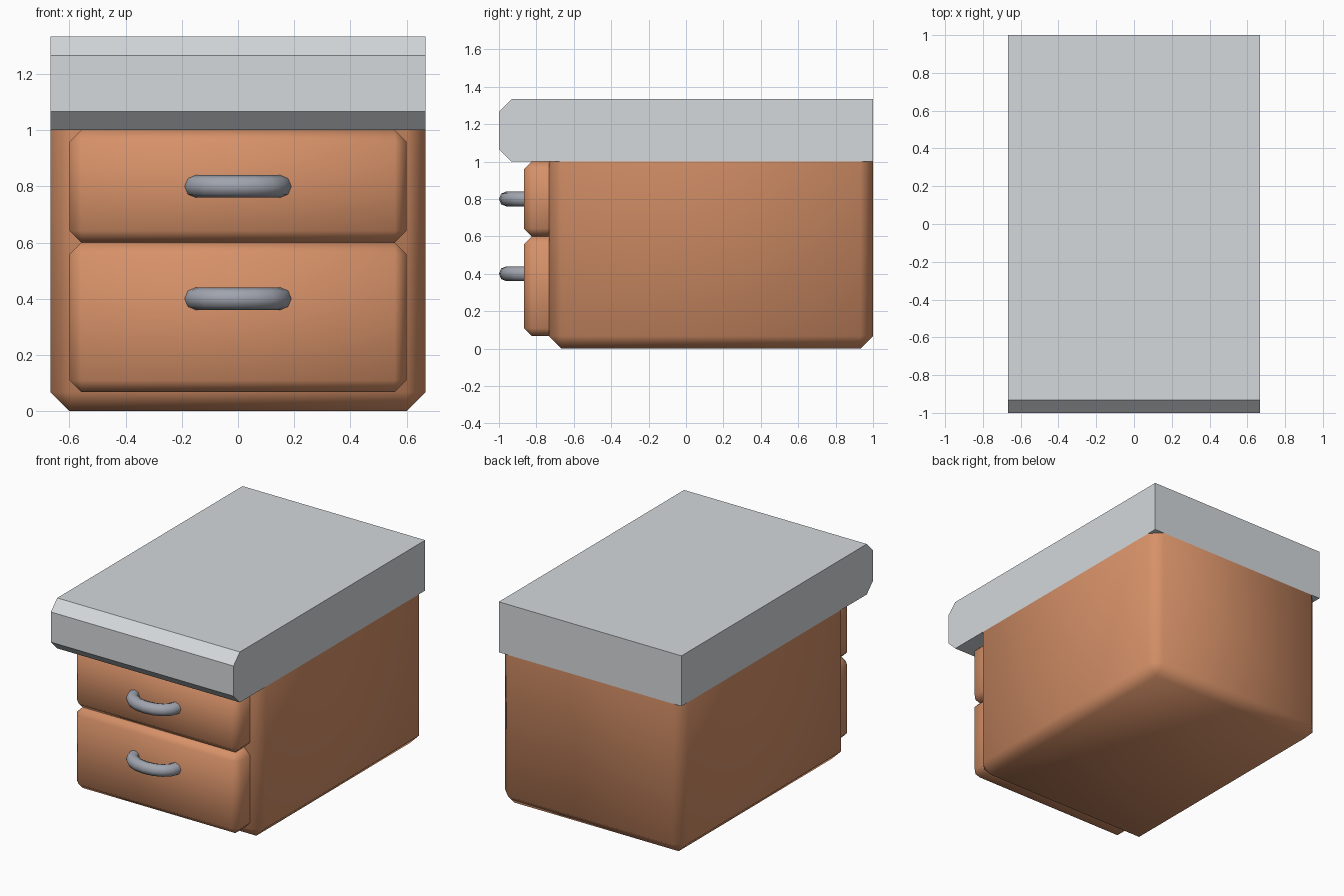
import bpy, bmesh, math
from mathutils import Vector

if "Cube" in bpy.data.objects:
    bpy.data.objects.remove(bpy.data.objects["Cube"])


def material(name, rgb):
    m = bpy.data.materials.new(name)
    m.diffuse_color = (*rgb, 1)
    m.use_nodes = True
    m.node_tree.nodes["Principled BSDF"].inputs["Base Color"].default_value = m.diffuse_color
    return m


wood = material("warm wood", (0.68, 0.285, 0.14))
stone = material("pale grey worktop", (0.66, 0.69, 0.71))
metal = material("grey metal", (0.35, 0.37, 0.42))


def finish(bm, name, mat, smooth=True):
    bmesh.ops.recalc_face_normals(bm, faces=bm.faces)
    for f in bm.faces:
        f.smooth = smooth
    for e in bm.edges:
        e.smooth = smooth and e.calc_face_angle(0) < math.radians(60)
    me = bpy.data.meshes.new(name)
    bm.to_mesh(me)
    bm.free()
    me.materials.append(mat)
    ob = bpy.data.objects.new(name, me)
    bpy.context.collection.objects.link(ob)
    return ob


def box(name, lo, hi, mat, bevel, keep, smooth=True):
    """Box whose edges are chamfered where keep(midpoint) is true."""
    bm = bmesh.new()
    bmesh.ops.create_cube(bm, size=1)
    lo, hi = Vector(lo), Vector(hi)
    for v in bm.verts:
        v.co = Vector([lo[i] + (v.co[i] + 0.5) * (hi[i] - lo[i]) for i in range(3)])
    edges = [e for e in bm.edges if keep((e.verts[0].co + e.verts[1].co) / 2)]
    bmesh.ops.bevel(bm, geom=edges, offset=bevel, offset_type='OFFSET',
                    segments=1, profile=0.5, affect='EDGES')
    return finish(bm, name, mat, smooth)


# Worktop slab, chamfered along the two front edges
W = 0.667
box("worktop", (-W, -1, 1), (W, 1, 1.333), stone, 0.067,
    lambda m: m.y < -0.99 and abs(m.x) < 0.01, smooth=False)

# Cabinet body, chamfered everywhere except around the top
box("cabinet_body", (-W, -0.733, 0), (W, 1, 1), wood, 0.067,
    lambda m: m.z < 0.99)

# Drawer fronts, chamfered everywhere except around the back
for name, z0, z1 in (("lower", 0.067, 0.6), ("upper", 0.6, 1.0)):
    box(name + "_drawer", (-0.6, -0.867, z0), (0.6, -0.733, z1), wood, 0.042,
        lambda m: m.y < -0.74)


# Bow handles: octagonal section swept along half an ellipse
def handle(name, z, rx=0.15, depth=0.093, r=0.04, steps=8, sides=8):
    bm = bmesh.new()
    rings = []
    for i in range(steps + 1):
        a = math.pi * i / steps
        centre = Vector((rx * math.cos(a), -0.867 - depth * math.sin(a), z))
        out = Vector((math.cos(a) / rx, -math.sin(a) / depth, 0)).normalized()
        rings.append([bm.verts.new(centre + out * r * math.cos(t) + Vector((0, 0, r * math.sin(t))))
                      for t in (2 * math.pi * k / sides for k in range(sides))])
    for a, b in zip(rings, rings[1:]):
        for k in range(sides):
            n = (k + 1) % sides
            bm.faces.new((a[k], a[n], b[n], b[k]))
    bm.faces.new(rings[0])
    bm.faces.new(rings[-1])
    return finish(bm, name, metal)


handle("lower_handle", 0.4)
handle("upper_handle", 0.8)
